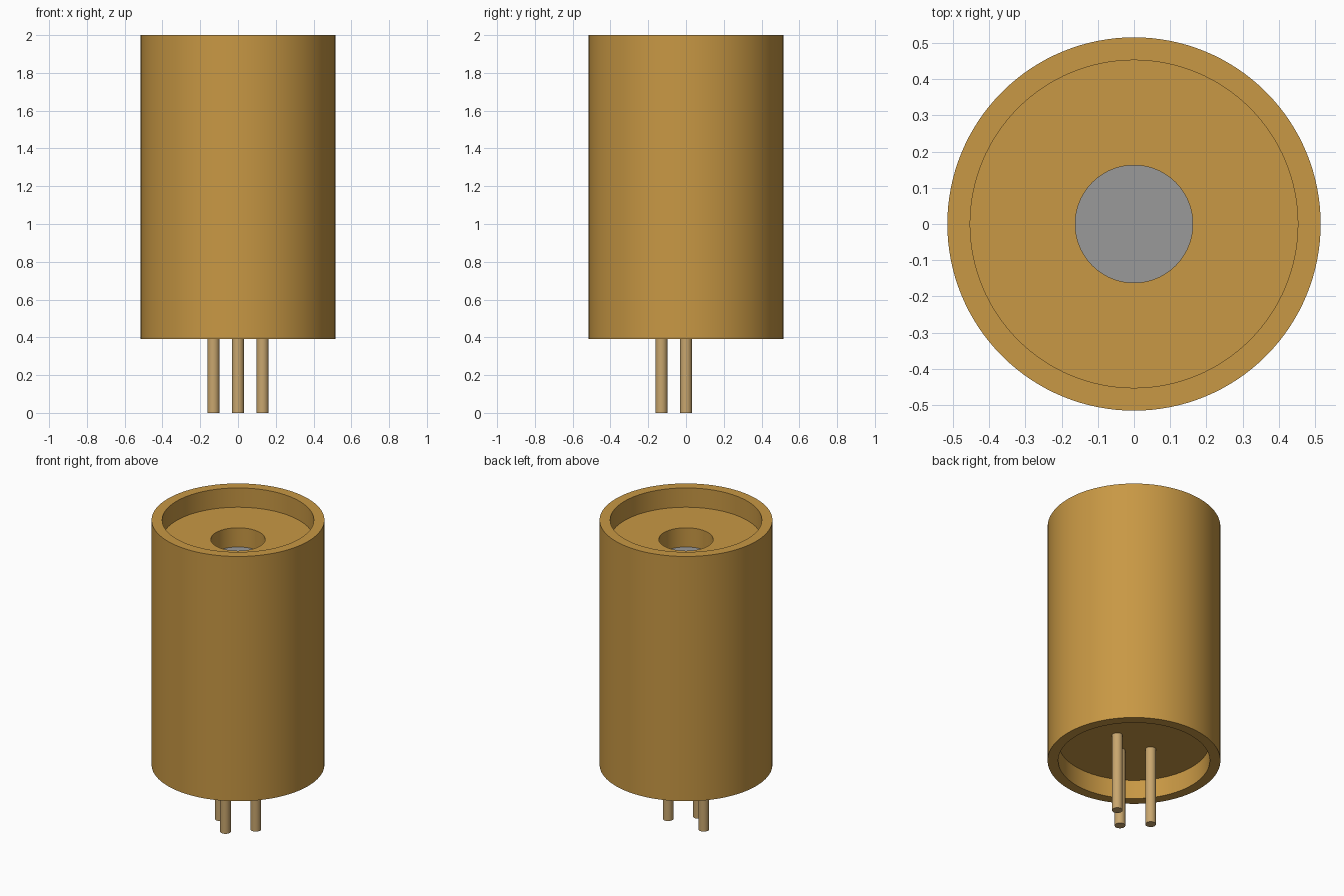
import bpy, math

if "Cube" in bpy.data.objects:
    bpy.data.objects.remove(bpy.data.objects["Cube"])

SEG = 128


def material(name, rgb):
    m = bpy.data.materials.new(name)
    m.diffuse_color = (*rgb, 1.0)
    m.use_nodes = True
    m.node_tree.nodes["Principled BSDF"].inputs["Base Color"].default_value = m.diffuse_color
    return m


gold = material("warm gold", (0.578, 0.314, 0.058))
tan = material("pale gold", (0.578, 0.381, 0.156))
grey = material("window grey", (0.323, 0.323, 0.323))


def finish(obj, mat):
    obj.data.materials.append(mat)
    bpy.ops.object.select_all(action='DESELECT')
    obj.select_set(True)
    bpy.context.view_layer.objects.active = obj
    bpy.ops.object.shade_smooth_by_angle(angle=math.radians(35))


def ring(name, r_in, r_out, z0, z1, mat):
    """Closed tube with a rectangular section, turned about z."""
    profile = [(r_in, z0), (r_out, z0), (r_out, z1), (r_in, z1)]
    verts, faces = [], []
    for i in range(SEG):
        a = 2 * math.pi * i / SEG
        verts += [(r * math.cos(a), r * math.sin(a), z) for r, z in profile]
        n = (i + 1) % SEG
        for k in range(4):
            j = (k + 1) % 4
            faces.append((4 * i + k, 4 * n + k, 4 * n + j, 4 * i + j))
    me = bpy.data.meshes.new(name)
    me.from_pydata(verts, [], faces)
    obj = bpy.data.objects.new(name, me)
    bpy.context.collection.objects.link(obj)
    finish(obj, mat)


def rod(name, x, y, r, z0, z1, mat, seg=SEG):
    bpy.ops.mesh.primitive_cylinder_add(vertices=seg, radius=r, depth=z1 - z0,
                                        location=(x, y, (z0 + z1) / 2))
    obj = bpy.context.object
    obj.name = name
    finish(obj, mat)


# Outer can, open at both ends
ring("outer_sleeve", 0.452, 0.515, 0.39, 2.0, gold)
# Recessed cover with the round aperture
ring("aperture_cover", 0.162, 0.4525, 1.747, 1.873, gold)
# Grey window closing the aperture
rod("window", 0, 0, 0.20, 1.72, 1.7465, grey)
# Recessed base plate
rod("base_plate", 0, 0, 0.4525, 0.515, 0.64, gold)
# Three contact pins
for i, (x, y) in enumerate([(-0.13, 0), (0.13, 0), (0, -0.13)]):
    rod(f"pin_{i + 1}", x, y, 0.032, 0.0, 0.53, tan, 32)
